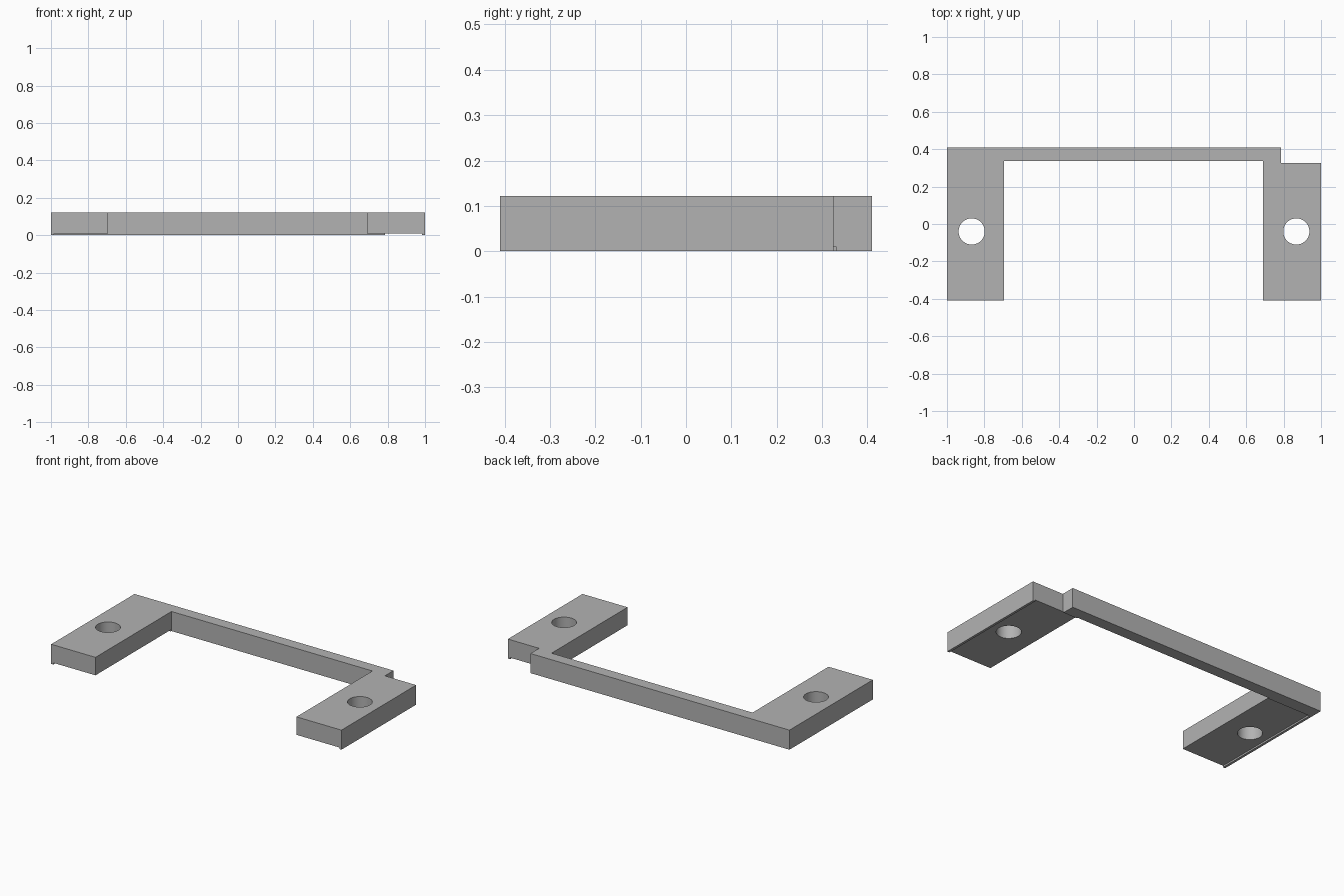
import bpy, bmesh

if "Cube" in bpy.data.objects:
    bpy.data.objects.remove(bpy.data.objects["Cube"])

H = 0.122          # overall thickness
BACK, FRONT = 0.41, -0.41

grey = bpy.data.materials.new("plain grey")
grey.diffuse_color = (0.45, 0.45, 0.45, 1)
grey.use_nodes = True
grey.node_tree.nodes["Principled BSDF"].inputs["Base Color"].default_value = grey.diffuse_color


def finish(name, bm):
    bmesh.ops.recalc_face_normals(bm, faces=bm.faces)
    mesh = bpy.data.meshes.new(name)
    bm.to_mesh(mesh)
    bm.free()
    obj = bpy.data.objects.new(name, mesh)
    bpy.context.collection.objects.link(obj)
    obj.data.materials.append(grey)
    return obj


def prism(name, outline, z0, z1):
    bm = bmesh.new()
    face = bm.faces.new([bm.verts.new((x, y, z0)) for x, y in outline])
    top = bmesh.ops.extrude_face_region(bm, geom=[face])
    verts = [v for v in top["geom"] if isinstance(v, bmesh.types.BMVert)]
    bmesh.ops.translate(bm, verts=verts, vec=(0, 0, z1 - z0))
    return finish(name, bm)


def cut(target, cutter):
    cutter.hide_render = True
    cutter.hide_set(True)
    mod = target.modifiers.new(cutter.name, 'BOOLEAN')
    mod.operation = 'DIFFERENCE'
    mod.solver = 'EXACT'
    mod.object = cutter


# Bracket: two legs joined by a back bar, notched behind the right leg
bracket = prism("bracket", [
    (-1, FRONT), (-0.695, FRONT), (-0.695, 0.338), (0.69, 0.338),
    (0.69, FRONT), (1, FRONT), (1, 0.325), (0.785, 0.325),
    (0.785, BACK), (-1, BACK)], 0, H)

# Shallow recess under each leg, leaving a thin lip on the outer edge
for name, x0, x1 in (("left_recess", -0.985, -0.65), ("right_recess", 0.65, 0.985)):
    cut(bracket, prism(name, [(x0, -0.5), (x1, -0.5), (x1, 0.331), (x0, 0.331)],
                       -0.05, 0.01))

# Round screw hole through each leg
for name, x in (("left_hole", -0.868), ("right_hole", 0.868)):
    bm = bmesh.new()
    bmesh.ops.create_cone(bm, cap_ends=True, segments=48, radius1=0.07,
                          radius2=0.07, depth=0.5)
    bmesh.ops.translate(bm, verts=bm.verts, vec=(x, -0.04, H / 2))
    cut(bracket, finish(name, bm))

# Smooth hole walls, sharp edges elsewhere
bpy.context.view_layer.update()
depsgraph = bpy.context.evaluated_depsgraph_get()
cut_mesh = bpy.data.meshes.new_from_object(bracket.evaluated_get(depsgraph))
bracket.modifiers.clear()
bracket.data = cut_mesh
for obj in list(bpy.data.objects):
    if obj is not bracket and obj != bracket:
        bpy.data.objects.remove(obj)
bpy.ops.object.select_all(action='DESELECT')
bracket.select_set(True)
bpy.context.view_layer.objects.active = bracket
bpy.ops.object.shade_smooth_by_angle(angle=0.5)
